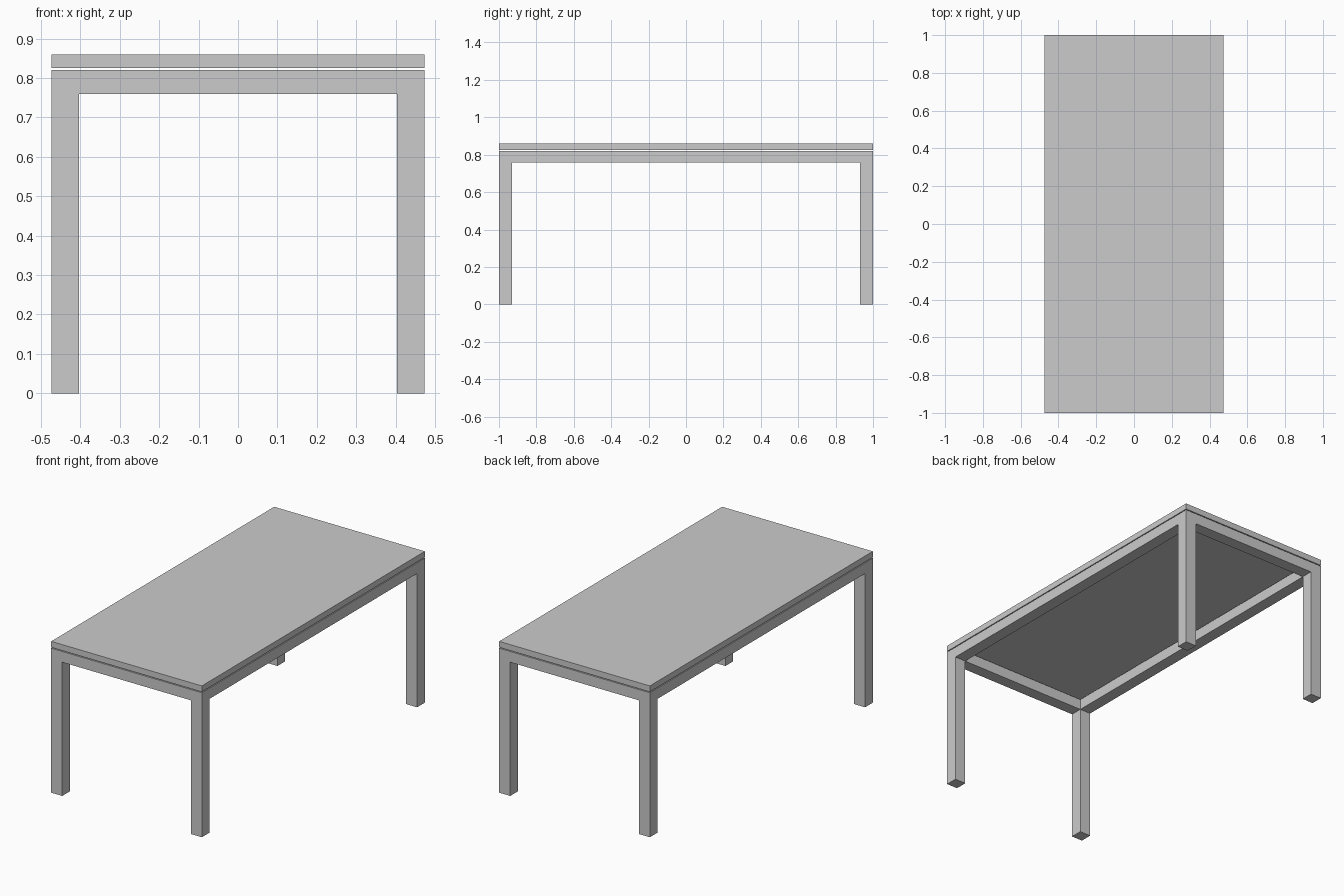
import bpy, bmesh
from mathutils import Vector

if "Cube" in bpy.data.objects:
    bpy.data.objects.remove(bpy.data.objects["Cube"])

HX, HY = 0.473, 1.0          # half width and half length
LEG = 0.069                  # leg and rail thickness
RAIL_Z, FRAME_Z = 0.759, 0.82
TOP_Z0, TOP_Z1 = 0.825, 0.859


def finish(bm, name):
    bmesh.ops.recalc_face_normals(bm, faces=bm.faces)
    mesh = bpy.data.meshes.new(name)
    bm.to_mesh(mesh)
    bm.free()
    obj = bpy.data.objects.new(name, mesh)
    bpy.context.collection.objects.link(obj)
    return obj


# One-piece frame: a ring of cells raised into rails, corner cells pulled down into legs
bm = bmesh.new()
xs = (-HX, -HX + LEG, HX - LEG, HX)
ys = (-HY, -HY + LEG, HY - LEG, HY)
v = [[bm.verts.new((x, y, RAIL_Z)) for y in ys] for x in xs]
corners, ring = [], []
for i in range(3):
    for j in range(3):
        if i == j == 1:
            continue
        f = bm.faces.new((v[i][j], v[i][j + 1], v[i + 1][j + 1], v[i + 1][j]))
        ring.append(f)
        if i != 1 and j != 1:
            corners.append(f)

raised = bmesh.ops.extrude_face_region(bm, geom=ring)["geom"]
bmesh.ops.translate(bm, vec=Vector((0, 0, FRAME_Z - RAIL_Z)),
                    verts=[g for g in raised if isinstance(g, bmesh.types.BMVert)])
feet = bmesh.ops.extrude_discrete_faces(bm, faces=corners)["faces"]
bmesh.ops.translate(bm, vec=Vector((0, 0, -RAIL_Z)),
                    verts=list({vert for f in feet for vert in f.verts}))
finish(bm, "leg_frame")

# Table top slab, floating just above the frame
bm = bmesh.new()
bmesh.ops.create_cube(bm, size=1)
bmesh.ops.scale(bm, vec=Vector((2 * HX, 2 * HY, TOP_Z1 - TOP_Z0)), verts=bm.verts)
bmesh.ops.translate(bm, vec=Vector((0, 0, (TOP_Z0 + TOP_Z1) / 2)), verts=bm.verts)
finish(bm, "table_top")
